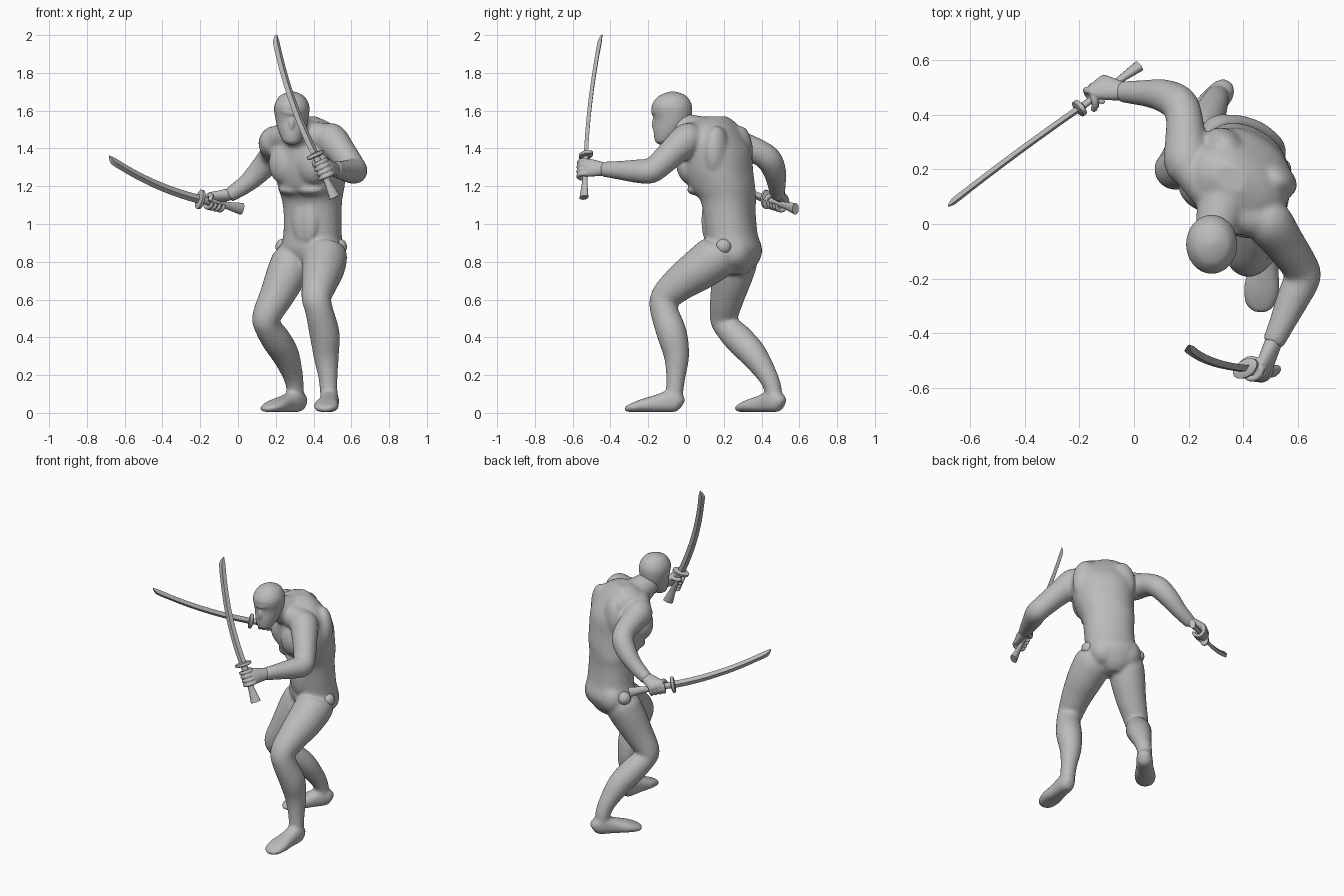
import bpy, bmesh, math
from mathutils import Vector, Matrix

if "Cube" in bpy.data.objects:
    bpy.data.objects.remove(bpy.data.objects["Cube"], do_unlink=True)


def material(name, value):
    m = bpy.data.materials.new(name)
    m.use_nodes = True
    m.diffuse_color = (value, value, value, 1)
    m.node_tree.nodes["Principled BSDF"].inputs["Base Color"].default_value = m.diffuse_color
    return m


GREY = material("plain grey", 0.5)


def select(objs):
    bpy.ops.object.select_all(action='DESELECT')
    for o in objs:
        o.select_set(True)
    bpy.context.view_layer.objects.active = objs[0]


def finish(name, bm, angle=50):
    bmesh.ops.recalc_face_normals(bm, faces=bm.faces)
    mesh = bpy.data.meshes.new(name)
    bm.to_mesh(mesh)
    bm.free()
    mesh.materials.append(GREY)
    obj = bpy.data.objects.new(name, mesh)
    bpy.context.collection.objects.link(obj)
    select([obj])
    bpy.ops.object.shade_smooth_by_angle(angle=math.radians(angle))
    return obj


def fuse(name, objs, voxel, rounds):
    """Join parts into one continuous, softly blended skin."""
    select(objs)
    bpy.ops.object.join()
    obj = bpy.context.object
    obj.name = name
    remesh = obj.modifiers.new("Blend", 'REMESH')
    remesh.mode = 'VOXEL'
    remesh.voxel_size = voxel
    soften = obj.modifiers.new("Soften", 'SMOOTH')
    soften.iterations = rounds
    for m in list(obj.modifiers):
        bpy.ops.object.modifier_apply(modifier=m.name)
    bpy.ops.object.shade_smooth()


def smooth_rows(rows, steps):
    """Catmull-Rom interpolation of rows of numbers."""
    rows = [Vector(r) for r in rows]
    out = []
    for i in range(len(rows) - 1):
        p0, p1, p2 = rows[max(i - 1, 0)], rows[i], rows[i + 1]
        p3 = rows[min(i + 2, len(rows) - 1)]
        for k in range(steps):
            t = k / steps
            out.append(p1 + (p2 - p0) * (t / 2) + (p0 * 2 - p1 * 5 + p2 * 4 - p3) * (t * t / 2)
                       + (p1 * 3 - p0 - p2 * 3 + p3) * (t ** 3 / 2))
    return out + [rows[-1]]


def loft(name, rows, side=(1, 0, 0), sides=24, steps=4, level=False, angle=50, square=1.0):
    """Rows are x, y, z, half width, half depth, and yaw for level rings."""
    rows = [tuple(r) + (r[3],) if len(r) == 4 else tuple(r) for r in rows]
    pts = smooth_rows(rows, steps)
    bm = bmesh.new()
    rings = []
    for i, p in enumerate(pts):
        c = Vector(p[:3])
        if level:
            yaw = math.radians(p[5])
            u, v = Vector((math.cos(yaw), math.sin(yaw), 0)), Vector((-math.sin(yaw), math.cos(yaw), 0))
        else:
            t = (Vector(pts[min(i + 1, len(pts) - 1)][:3]) - Vector(pts[max(i - 1, 0)][:3])).normalized()
            u = Vector(side)
            u = (u - t * u.dot(t)).normalized()
            v = t.cross(u)
        ring = []
        for k in range(sides):
            a = math.tau * k / sides
            ca, sa = math.cos(a), math.sin(a)
            ring.append(bm.verts.new(c + u * max(p[3], .002) * math.copysign(abs(ca) ** square, ca)
                                     + v * max(p[4], .002) * math.copysign(abs(sa) ** square, sa)))
        rings.append(ring)
    for r, s in zip(rings, rings[1:]):
        for k in range(sides):
            bm.faces.new((r[k], r[(k + 1) % sides], s[(k + 1) % sides], s[k]))
    bm.faces.new(rings[0])
    bm.faces.new(rings[-1])
    return finish(name, bm, angle)


def ball(name, centre, radii, yaw=0):
    bm = bmesh.new()
    bmesh.ops.create_uvsphere(bm, u_segments=24, v_segments=14, radius=1)
    bm.transform(Matrix.Translation(centre) @ Matrix.Rotation(math.radians(yaw), 4, 'Z')
                 @ Matrix.Diagonal((*radii, 1)))
    return finish(name, bm)


# Torso, hunched and twisted, with a step below the ribs
body = [loft("torso", [(.385, .27, .73, .04, .04, -20), (.385, .265, .77, .10, .09, -20),
                       (.39, .258, .86, .16, .137, -20), (.395, .242, .95, .155, .13, -22),
                       (.395, .23, 1.06, .155, .13, -26), (.392, .222, 1.13, .162, .138, -30),
                       (.388, .195, 1.19, .172, .165, -32), (.387, .172, 1.28, .187, .174, -34),
                       (.385, .163, 1.38, .195, .168, -34), (.375, .145, 1.47, .185, .14, -34),
                       (.36, .15, 1.53, .145, .10, -34), (.355, .165, 1.57, .06, .045, -34)],
             level=True, sides=36, square=.9),
        loft("shoulder_yoke", [(.2, .21, 1.45, .07), (.28, .12, 1.465, .074), (.38, .045, 1.465, .078),
                               (.49, .015, 1.46, .072)]),
        loft("neck", [(.35, .12, 1.46, .11), (.32, .05, 1.485, .092), (.29, -.05, 1.53, .066)])]
for label, s in (("left", 1), ("right", -1)):
    body += [ball(label + "_chest_muscle", (.325 + s * .07, .08 - s * .047, 1.32), (.1, .078, .115), -34),
             ball(label + "_rib_pad", (.335 + s * .045, .1 - s * .03, 1.18), (.08, .06, .03), -32),
             ball(label + "_stomach_muscle", (.355 + s * .02, .125 - s * .011, 1.02), (.05, .028, .12), -24),
             ball(label + "_buttock", (.40 + s * .065, .295 - s * .024, .86), (.095, .083, .1), -20),
             ball(label + "_shoulder_blade", (.43 + s * .09, .225 - s * .061, 1.38), (.085, .06, .14), -34)]

# Arms
body += [loft("left_arm", [(.45, .04, 1.46, .06), (.49, .01, 1.45, .087), (.55, -.07, 1.38, .076),
                           (.605, -.15, 1.305, .068), (.618, -.195, 1.28, .067), (.585, -.27, 1.28, .061),
                           (.545, -.36, 1.285, .049), (.508, -.44, 1.29, .04)], side=(0, 0, 1)),
         loft("right_arm", [(.25, .2, 1.44, .06), (.2, .22, 1.435, .087), (.19, .3, 1.41, .077),
                            (.185, .385, 1.38, .068), (.165, .44, 1.34, .068), (.11, .47, 1.275, .061),
                            (.04, .48, 1.21, .049), (-.05, .485, 1.15, .039)], side=(0, 1, 0))]

# Legs
body += [loft("left_leg", [(.46, .21, .91, .06), (.46, .18, .845, .115), (.452, .085, .77, .114),
                           (.432, -.03, .688, .095), (.415, -.11, .61, .079), (.43, -.115, .54, .074),
                           (.458, -.075, .42, .08), (.467, -.05, .3, .067), (.477, -.055, .18, .05),
                           (.482, -.065, .07, .046)]),
         loft("right_leg", [(.30, .28, .91, .06), (.295, .275, .83, .105), (.26, .25, .74, .108),
                            (.205, .22, .62, .092), (.15, .2, .51, .075), (.155, .215, .46, .07),
                            (.20, .28, .39, .078), (.25, .355, .31, .073), (.29, .43, .2, .054),
                            (.303, .462, .12, .046), (.305, .46, .06, .044)])]


def foot(name, heel, toe):
    heel, toe = Vector(heel), Vector(toe)
    along = toe - heel
    shape = [(0, .04, .02, .03), (.06, .05, .042, .048), (.2, .061, .05, .058), (.45, .049, .054, .046),
             (.72, .037, .066, .033), (.92, .024, .052, .02), (1, .02, .02, .01)]
    return loft(name, [(*heel.lerp(toe, t), z, w, h) for t, z, w, h in shape],
                side=(-along.y, along.x, 0), square=.8)


body += [foot("left_foot", (.492, -.02), (.458, -.325)), foot("right_foot", (.345, .51), (.14, .275))]
fuse("body", body, .01, 8)
ball("left_hip_joint", (.535, .2, .88), (.042, .042, .042))
ball("right_hip_joint", (.24, .32, .88), (.042, .042, .042))

# Masked head
fuse("head", [loft("skull", [(.285, -.125, 1.42, .015, .015, 0), (.285, -.118, 1.437, .046, .045, 0),
                             (.285, -.09, 1.49, .071, .082, 0), (.285, -.072, 1.55, .086, .098, 0),
                             (.285, -.075, 1.62, .094, .108, 0), (.285, -.072, 1.67, .072, .082, 0),
                             (.285, -.07, 1.692, .04, .045, 0), (.285, -.07, 1.702, .008, .008, 0)], level=True),
              ball("nose", (.285, -.162, 1.53), (.016, .02, .04)),
              loft("brow", [(.22, -.122, 1.60, .014), (.245, -.152, 1.597, .018), (.285, -.166, 1.588, .018),
                            (.325, -.152, 1.597, .018), (.35, -.122, 1.60, .014)], side=(0, 0, 1), sides=12)],
     .006, 5)


def sword(label, pommel, guard, tip, bow):
    pommel, guard, tip, bow = map(Vector, (pommel, guard, tip, bow))
    axis = (guard - pommel).normalized()
    # Curved blade, diamond in section, with a slanted point
    rows = []
    for i in range(9):
        t = i / 8 * .95
        p = guard.lerp(tip, t) + bow * (4 * t * (1 - t))
        rows.append((*p, .023 - .004 * t, .012))
    rows.append((*(tip - bow.normalized() * .012), .002, .002))
    loft(label + "_blade", rows, side=bow, sides=4, steps=2, angle=20)
    # Handle flaring to the pommel
    loft(label + "_handle", [(*pommel.lerp(guard, t), w, w * .65) for t, w in
                             ((0, .032), (.12, .028), (.4, .019), (.8, .019), (1, .022))], side=bow, sides=12)
    # Oval guard
    loft(label + "_guard", [(*(guard + axis * d), w, w * .6) for d, w in
                            ((-.013, .034), (-.008, .052), (.008, .052), (.013, .034))],
         side=bow, steps=1, angle=40)
    return axis


def hand(label, wrist, grip, axis, out, turn):
    """Palm beside the handle, four fingers curled round it, thumb above."""
    wrist, grip, out = map(Vector, (wrist, grip, out))
    out = (out - axis * out.dot(axis)).normalized()
    palm = grip + out * .034
    parts = [loft(label + "_palm", [(*wrist, .034, .032), (*wrist.lerp(palm, .5), .044, .03),
                                    (*palm, .05, .026), (*palm.lerp(grip + (palm - wrist) * .4, .6), .038, .018)],
                  side=axis, sides=16)]
    for n in range(4):
        rows = []
        for k in range(6):
            d = Matrix.Rotation(turn * math.radians(10 + 42 * k), 3, axis) @ out
            rows.append((*(grip + axis * (.04 - .026 * n) + d * (.041 - .002 * k)), .0135 - .0008 * k))
        parts.append(loft(label + "_finger", rows, side=axis, sides=10, steps=2))
    rows = []
    for k in range(4):
        d = Matrix.Rotation(-turn * math.radians(45 * k), 3, axis) @ out
        rows.append((*(grip + axis * (.03 + .01 * k) + d * .035), .015 - .001 * k))
    parts.append(loft(label + "_thumb", rows, side=axis, sides=10, steps=2))
    fuse(label + "_hand", parts, .004, 3)


axis = sword("left_sword", (.512, -.54, 1.14), (.41, -.53, 1.365), (.195, -.45, 2.0), (-.022, -.013, -.008))
hand("left", (.515, -.425, 1.29), (.448, -.533, 1.285), axis, (.9, .25, 0), -1)
axis = sword("right_sword", (.02, .58, 1.08), (-.2, .425, 1.13), (-.685, .065, 1.35), (-.008, 0, -.023))
hand("right", (-.035, .485, 1.16), (-.12, .482, 1.112), axis, (-.1, .7, .6), 1)
